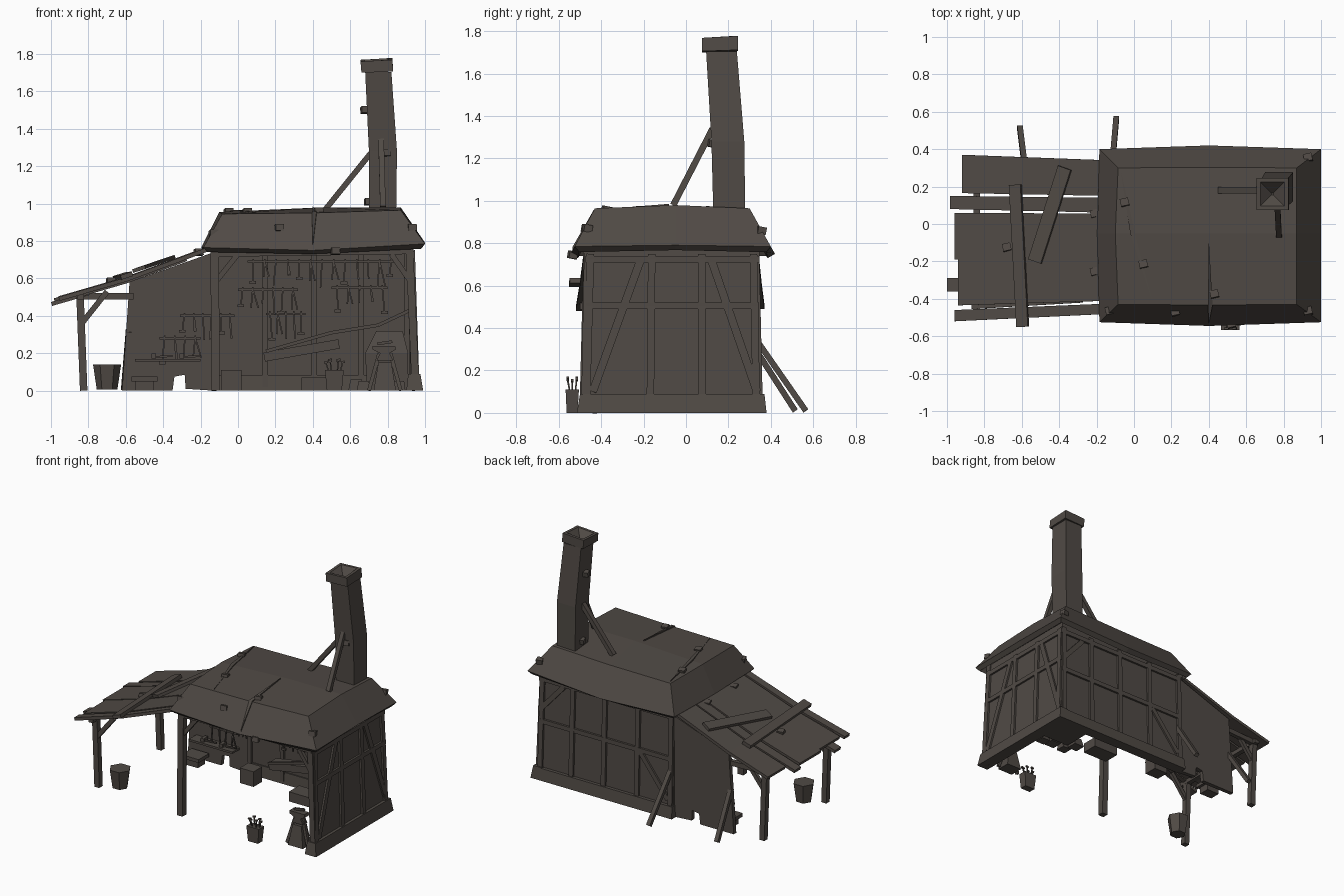
import bpy, bmesh, math, random
from mathutils import Vector

random.seed(4)
MAT = bpy.data.materials.new("weathered dark wood")
MAT.diffuse_color = (0.080, 0.068, 0.059, 1)


def mesh(name, verts, faces, thick=0, fix=True):
    bm = bmesh.new()
    vs = [bm.verts.new(v) for v in verts]
    for f in faces:
        bm.faces.new([vs[i] for i in f])
    if fix:
        bmesh.ops.recalc_face_normals(bm, faces=bm.faces)
    me = bpy.data.meshes.new(name)
    bm.to_mesh(me)
    bm.free()
    me.materials.append(MAT)
    ob = bpy.data.objects.new(name, me)
    bpy.context.collection.objects.link(ob)
    if thick:
        m = ob.modifiers.new("thickness", 'SOLIDIFY')
        m.thickness, m.offset = thick, -1
    return ob


def loft(name, rings):
    """Closed skin through rings of equal point count, capped at both ends."""
    n = len(rings[0])
    faces = [[k * n + i, k * n + (i + 1) % n, (k + 1) * n + (i + 1) % n, (k + 1) * n + i]
             for k in range(len(rings) - 1) for i in range(n)]
    last = (len(rings) - 1) * n
    faces += [list(range(n)), list(range(last, last + n))]
    return mesh(name, [p for r in rings for p in r], faces)


def rect(x0, x1, y0, y1, z, tilt=0):
    return [(x0, y0, z), (x1, y0, z + tilt), (x1, y1, z + tilt * 2), (x0, y1, z + tilt)]


def box(name, x0, x1, y0, y1, z0, z1):
    return loft(name, [rect(x0, x1, y0, y1, z0), rect(x0, x1, y0, y1, z1)])


def beam(name, p, q, w, d, normal=(0, -1, 0)):
    """Timber from p to q, w wide, d deep along the given normal."""
    p, q, n = Vector(p), Vector(q), Vector(normal)
    z = (q - p).normalized()
    n = (n - z * n.dot(z)).normalized()
    x = n.cross(z)
    ring = lambda c: [c + x * a * w / 2 + n * b * d / 2 for a, b in ((-1, -1), (1, -1), (1, 1), (-1, 1))]
    return loft(name, [ring(p), ring(q)])


def tube(name, p, q, r1, r2, n=6):
    p, q = Vector(p), Vector(q)
    rot = (q - p).to_track_quat('Z', 'Y')
    ring = lambda c, r: [c + rot @ Vector((r * math.cos(math.tau * i / n), r * math.sin(math.tau * i / n), 0)) for i in range(n)]
    return loft(name, [ring(p, r1), ring(q, r2)])


def profile(name, pts, y0, y1):
    return loft(name, [[(x, y0, z) for x, z in pts], [(x, y1, z) for x, z in pts]])


# Main roof: sloping skirt, gently peaked top, sagging in the middle
def roof_ring(x0, x1, y0, y1, z0, z1, out, sag):
    xm, ym, zm = 0.4, -0.05, (z0 + z1) / 2
    return [(x0, y0, z0), (xm, y0 - out, zm - sag), (x1, y0, z1), (x1, ym, z1 + out * .3),
            (x1, y1, z1), (xm, y1 + out, zm - sag), (x0, y1, z0), (x0 - out * .6, ym, z0)]


eave = roof_ring(-0.185, 1.0, -0.525, 0.40, 0.765, 0.785, 0.02, 0.025)
top = roof_ring(-0.085, 0.87, -0.43, 0.30, 0.945, 0.965, 0.003, 0.005)
top[3], top[7] = (0.87, -0.05, 0.98), (-0.1, -0.05, 0.955)
rf = [[i, (i + 1) % 8, 8 + (i + 1) % 8, 8 + i] for i in range(8)]
rf += [[16, 8 + a, 8 + b, 8 + c] for a, b, c in ((7, 0, 1), (1, 2, 3), (3, 4, 5), (5, 6, 7))]
mesh("main_roof", eave + top + [(0.45, -0.05, 0.98)], rf, 0.04, False)

# Roof cracks (thin wedges) and pegs
loft("roof_crack_left", [[(-0.07, 0.28, z), (-0.02, -0.05, z + .014), (0.10, -0.42, z), (0.01, -0.07, z + .014)]
                         for z in (0.935, 0.953)])
loft("roof_crack_front", [[(0.40, -0.535, .775 + h), (0.42, -0.435, .95 + h), (0.40, -0.08, .978 + h), (0.395, -0.435, .95 + h)]
                          for h in (-0.01, 0.008)])
for k, (x, y, z) in enumerate([(0.93, 0.35, 0.86), (0.93, -0.47, 0.87), (-0.05, 0.11, 0.955), (0.05, -0.22, 0.955),
                               (0.22, -0.475, 0.87), (0.43, -0.38, 0.957), (-0.13, -0.47, 0.84),
                               (-0.21, 0.05, 0.74), (-0.21, -0.26, 0.74), (-0.68, -0.13, 0.585),
                               (0.52, -0.54, 0.745), (0.68, 0.18, 1.5), (0.70, 0.20, 1.01), (0.79, 0.12, 1.27)]):
    beam(f"peg_{k}", (x - .022, y, z), (x + .022, y + .01, z), 0.035, 0.04, (0.3, -1, 0.2))

# Chimney, flared cap with hollow top, struts
loft("chimney", [rect(0.70, 0.845, 0.13, 0.28, 0.9), rect(0.70, 0.85, 0.12, 0.275, 1.28),
                 rect(0.68, 0.82, 0.095, 0.24, 1.705)])
loft("chimney_cap", [rect(0.66, 0.83, 0.075, 0.245, 1.70, .006), rect(0.655, 0.825, 0.075, 0.245, 1.76, .009),
                     rect(0.675, 0.805, 0.095, 0.225, 1.76, .009), rect(0.735, 0.745, 0.155, 0.165, 1.708)])
beam("chimney_strut_side", (0.46, 0.18, 0.96), (0.71, 0.18, 1.27), 0.03, 0.035)
beam("chimney_strut_front", (0.775, -0.06, 0.98), (0.765, 0.125, 1.34), 0.03, 0.03, (1, 0, 0))

# Right wall and back wall, leaning slightly inward
loft("right_wall", [rect(0.925, 0.957, -0.48, 0.355, 0), rect(0.90, 0.930, -0.465, 0.335, 0.80)])
loft("back_wall", [rect(-0.14, 0.955, 0.315, 0.348, 0), rect(-0.14, 0.93, 0.30, 0.330, 0.80)])
R = lambda y, z: (0.96 - 0.034 * z, y, z)
B = lambda x, z: (x, 0.352 - 0.023 * z, z)
for y in (-0.46, -0.165, 0.075, 0.325):
    beam("side_stud", R(y * 1.02, 0.05), R(y * .98, 0.75), 0.035, 0.022, (1, 0, 0))
for z in (0.505, 0.725):
    beam("side_rail", R(-0.475, z), R(0.345, z), 0.032, 0.022, (1, 0, 0))
for a, b in ((-0.44, -0.215), (0.335, 0.12)):
    beam("side_brace", R(a, 0.10), R(b, 0.72), 0.038, 0.02, (1, 0, 0))
for x in (-0.12, 0.15, 0.42, 0.68, 0.93):
    beam("back_stud", B(x, 0.05), B(x * .99, 0.76), 0.035, 0.022)
    beam("inner_stud", (x * .97, 0.308, 0.02), (x * .97, 0.298, 0.76), 0.03, 0.02)
for z in (0.42, 0.725):
    beam("back_rail", B(-0.13, z), B(0.945, z), 0.032, 0.022)
for a, za, b, zb in ((0.92, 0.52, 0.75, 0.71), (-0.1, 0.12, 0.13, 0.41)):
    beam("back_brace", B(a, za), B(b, zb), 0.035, 0.018)

# Plinth
loft("side_plinth", [rect(0.90, 0.99, -0.515, 0.38, 0), rect(0.91, 0.975, -0.50, 0.37, 0.09)])
loft("back_plinth", [rect(-0.15, 0.99, 0.30, 0.38, 0), rect(-0.145, 0.975, 0.305, 0.37, 0.085)])

# Front posts, lintel and knee braces
beam("front_left_post", (-0.12, -0.48, 0), (-0.125, -0.46, 0.80), 0.045, 0.045)
beam("front_right_post", (0.95, -0.475, 0), (0.915, -0.46, 0.80), 0.04, 0.04)
beam("front_lintel", (-0.14, -0.465, 0.735), (0.93, -0.465, 0.75), 0.04, 0.04)
beam("left_tie_beam", (-0.125, -0.47, 0.735), (-0.125, 0.33, 0.735), 0.04, 0.04, (1, 0, 0))
for x0, x1 in ((-0.12, 0.0), (0.925, 0.82)):
    beam("front_knee_brace", (x0, -0.465, 0.58), (x1, -0.465, 0.73), 0.028, 0.025)

# Lean-to back wall with broken lower edge
profile("lean_to_wall", [(-0.62, 0), (-0.35, 0), (-0.34, 0.075), (-0.285, 0.085), (-0.28, 0.01), (-0.13, 0),
                         (-0.13, 0.74), (-0.58, 0.58)], 0.305, 0.335)


# Lean-to roof planks following one bent slope
def slope(x):
    return 0.605 + (x + 0.6) * (0.37 if x > -0.6 else 0.29)


def plank(name, xl, xr, l0, l1, r0, r1, lift=0, thick=0.022):
    xs = [xl, max(xl + .02, min(-0.6, xr - .02)), xr]
    v = []
    for x in xs:
        t = (x - xl) / (xr - xl)
        v += [(x, l0 + (r0 - l0) * t, slope(x) + lift), (x, l1 + (r1 - l1) * t, slope(x) + lift)]
    return mesh(name, v, [(0, 2, 3, 1), (2, 4, 5, 3)], thick, False)


plank("roof_plank_back", -0.92, -0.13, 0.165, 0.37, 0.15, 0.34)
plank("roof_plank_narrow", -0.985, -0.13, 0.08, 0.15, 0.06, 0.14)
plank("roof_plank_wide", -0.96, -0.13, -0.19, 0.06, -0.19, 0.055, 0.004)
plank("roof_plank_wide_front", -0.94, -0.13, -0.435, -0.19, -0.41, -0.19)
plank("roof_plank_stub", -1.0, -0.8, -0.36, -0.29, -0.36, -0.29, -0.015)
plank("roof_plank_sliver", -0.87, -0.28, -0.455, -0.42, -0.42, -0.40, -0.01)
plank("roof_plank_front", -0.96, -0.13, -0.52, -0.46, -0.48, -0.425)
up = (-0.33, 0, 1)
beam("roof_batten", (-0.595, -0.55, 0.615), (-0.635, 0.21, 0.61), 0.065, 0.025, up)
beam("roof_loose_plank", (-0.53, -0.2, 0.65), (-0.37, 0.30, 0.705), 0.075, 0.02, up)

# Lean-to posts, beams and braces
for y in (-0.43, 0.285):
    beam("lean_to_post", (-0.825, y, 0), (-0.845, y, 0.52), 0.04, 0.04)
    beam("lean_to_post_brace", (-0.835, y, 0.36), (-0.70, y, 0.53), 0.03, 0.025)
beam("lean_to_cross_beam", (-0.84, -0.50, 0.505), (-0.84, 0.33, 0.505), 0.035, 0.035, (1, 0, 0))
beam("lean_to_tie", (-0.85, 0.29, 0.505), (-0.56, 0.31, 0.505), 0.035, 0.03)

# Poles leaning on the back wall
beam("leaning_pole_a", (-0.095, 0.565, 0.01), (-0.115, 0.335, 0.34), 0.028, 0.03, (1, 0, 0))
beam("leaning_pole_b", (-0.61, 0.515, 0.01), (-0.585, 0.315, 0.32), 0.028, 0.03, (1, 0, 0))

# Buckets, one full of tool handles
tube("empty_bucket", (-0.70, -0.36, 0.005), (-0.70, -0.36, 0.14), 0.055, 0.075)
loft("tool_bucket", [rect(0.475, 0.555, -0.563, -0.512, 0), rect(0.465, 0.565, -0.568, -0.505, 0.11)])
for k in range(6):
    a = k * 1.05
    p = (0.515 + .03 * math.cos(a), -0.535 + .015 * math.sin(a), 0.1)
    q = (0.515 + .045 * math.cos(a), -0.537 + .025 * math.sin(a), 0.15 + .006 * (k % 3))
    beam("bucket_tool_handle", p, q, 0.007, 0.007)
    beam("bucket_tool_head", (q[0] - .01, q[1], q[2]), (q[0] + .01, q[1], q[2] + .005), 0.012, 0.012)

# Tool racks with hanging tools on the back wall
for x0, x1, z, n in ((0.0, 0.32, 0.54, 6), (-0.31, -0.02, 0.40, 6), (-0.42, -0.2, 0.28, 4),
                     (0.15, 0.36, 0.41, 5), (0.05, 0.85, 0.69, 13), (0.5, 0.8, 0.55, 5)):
    beam("tool_rack", (x0, 0.285, z), (x1, 0.285, z), 0.012, 0.03)
    for i in range(n):
        x, h = x0 + (x1 - x0) * (i + .5) / n, random.uniform(.07, .14)
        lean = random.uniform(-.015, .015)
        beam("hanging_tool", (x, 0.268, z + .015), (x + lean, 0.268, z - h), 0.008, 0.008)
        if i % 2:
            beam("tongs_arm", (x, 0.262, z), (x - lean + .018, 0.262, z - h), 0.008, 0.008)
        elif i % 4 == 0:
            beam("tool_head", (x + lean - .018, 0.268, z - h), (x + lean + .018, 0.268, z - h), 0.015, 0.015)
box("hammer_shelf", -0.55, -0.2, 0.22, 0.305, 0.155, 0.17)
for x in (-0.45, -0.3):
    beam("shelf_hammer", (x, 0.25, 0.18), (x + .1, 0.25, 0.185), 0.01, 0.01)
    beam("hammer_head", (x, 0.23, 0.185), (x, 0.28, 0.185), 0.025, 0.025, (0, 0, 1))

# Workshop furniture: low bench, stump, trough, bellows and a low forge with stones
box("low_bench_top", -0.57, -0.43, 0.16, 0.28, 0.05, 0.075)
box("low_bench_base", -0.55, -0.45, 0.18, 0.26, 0, 0.05)
box("stump", -0.09, 0.02, 0.15, 0.25, 0, 0.11)
box("trough", 0.34, 0.54, 0.1, 0.22, 0, 0.07)
beam("bellows", (0.14, 0.2, 0.18), (0.54, 0.2, 0.25), 0.05, 0.09)
for a, b in (((0.15, 0.21), (0.5, 0.31)), ((0.5, 0.31), (0.75, 0.35)), ((0.75, 0.35), (0.92, 0.43))):
    beam("bellows_lever", (a[0], 0.14, a[1]), (b[0], 0.14, b[1]), 0.018, 0.02)
loft("forge", [rect(0.69, 0.91, 0.10, 0.31, 0), rect(0.68, 0.91, 0.09, 0.31, 0.2), rect(0.74, 0.88, 0.13, 0.29, 0.32)])
for x, y, s in ((0.63, 0.12, .04), (0.67, 0.04, .035), (0.78, 0.05, .04), (0.86, 0.04, .035)):
    loft("forge_stone", [rect(x - s, x + s, y - s, y + s, 0), rect(x - s * .7, x + s * .8, y - s * .8, y + s * .7, s * 1.5)])

# Anvil on a splayed stand
AX, AY = 0.785, -0.41
loft("anvil_stand", [rect(AX - .06, AX + .06, AY - .05, AY + .05, 0), rect(AX - .035, AX + .035, AY - .03, AY + .03, 0.15)])
for sx in (-1, 1):
    beam("anvil_leg", (AX + sx * .085, AY - .02, 0), (AX + sx * .03, AY, 0.2), 0.02, 0.02)
profile("anvil", [(AX + a, z) for a, z in ((-.045, .16), (.045, .16), (.025, .20), (.06, .22), (.055, .24), (-.065, .24),
                                           (-.065, .22), (-.025, .20))], AY - .025, AY + .025)
beam("anvil_hammer", (AX - .04, AY, 0.25), (AX + .04, AY, 0.262), 0.015, 0.015)
